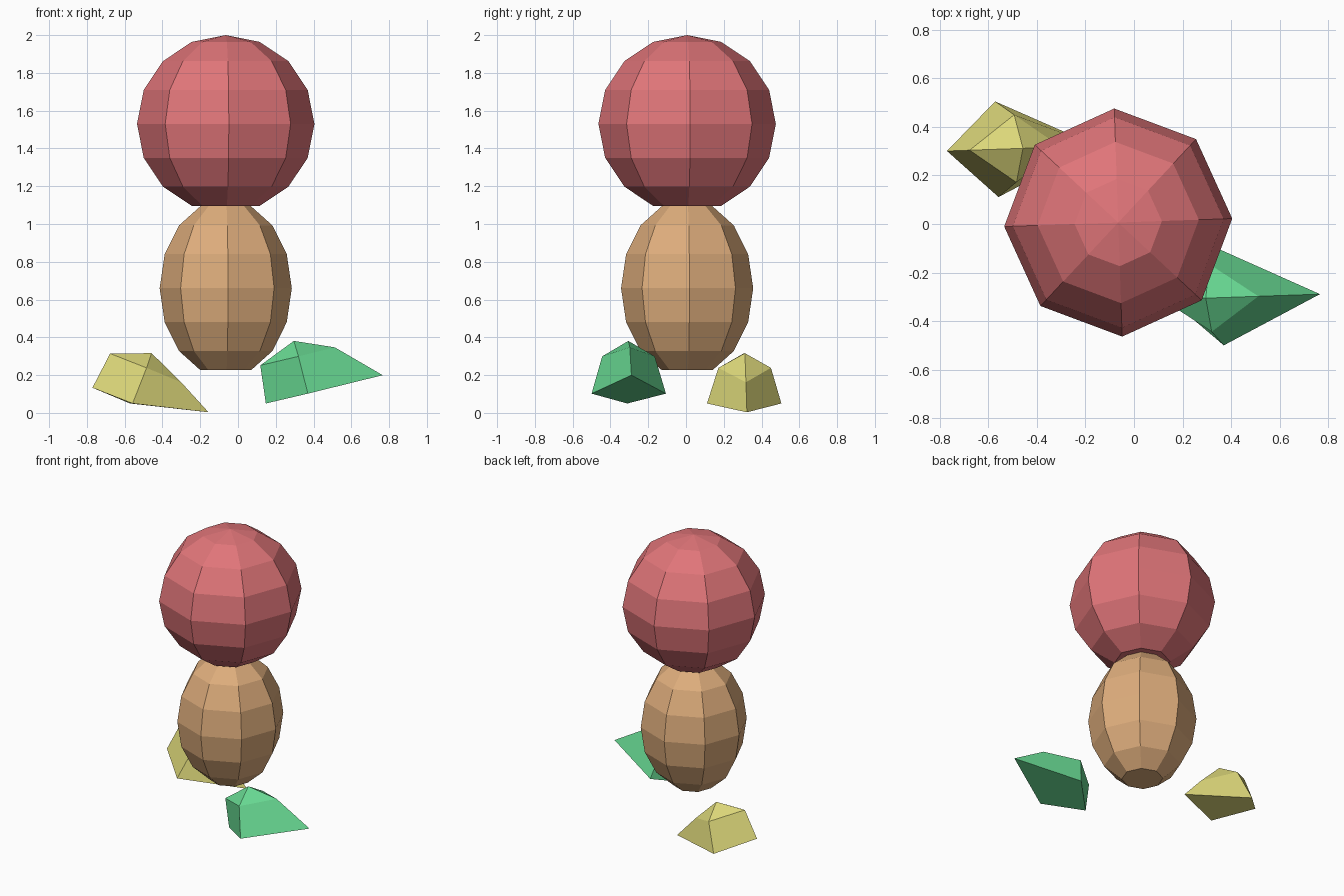
import bpy, bmesh, math
from mathutils import Matrix, Vector

if "Cube" in bpy.data.objects:
    bpy.data.objects.remove(bpy.data.objects["Cube"])

YAW = math.radians(2)


def material(name, rgb):
    lin = [((c / 255 + 0.055) / 1.055) ** 2.4 for c in rgb]
    m = bpy.data.materials.new(name)
    m.diffuse_color = (*lin, 1)
    m.use_nodes = True
    m.node_tree.nodes["Principled BSDF"].inputs["Base Color"].default_value = m.diffuse_color
    return m


def finish(name, bm, mat, matrix):
    bm.transform(matrix)
    bmesh.ops.recalc_face_normals(bm, faces=bm.faces)
    me = bpy.data.meshes.new(name)
    bm.to_mesh(me)
    bm.free()
    me.materials.append(mat)
    ob = bpy.data.objects.new(name, me)
    bpy.context.collection.objects.link(ob)
    return ob


def ball(name, mat, z, radius, height):
    """Eight-sided ball with its bottom pole cut flat."""
    bm = bmesh.new()
    bmesh.ops.create_uvsphere(bm, u_segments=8, v_segments=8, radius=1)
    pole = min(bm.verts, key=lambda v: v.co.z)
    bmesh.ops.dissolve_verts(bm, verts=[pole])
    finish(name, bm, mat, Matrix.Translation((-0.065, 0.006, z))
           @ Matrix.Rotation(YAW, 4, 'Z')
           @ Matrix.Diagonal((radius, radius, height, 1)))


def foot(name, mat, centre, pitch, toe):
    """Four-sided dome with one base corner pulled out to a toe."""
    bm = bmesh.new()
    r, s, w = 0.287, 0.203, 0.197
    base = [bm.verts.new(p) for p in
            ((toe[0], 0, toe[1]), (0, w, 0), (-0.222, 0, 0), (0, -w, 0))]
    mid = [bm.verts.new(p) for p in
           ((s, 0, s), (0, w * 0.707, s), (-s, 0, s), (0, -w * 0.707, s))]
    top = bm.verts.new((0, 0, r))
    bm.faces.new(base)
    for i in range(4):
        j = (i + 1) % 4
        bm.faces.new((base[i], base[j], mid[j], mid[i]))
        bm.faces.new((mid[i], mid[j], top))
    finish(name, bm, mat, Matrix.Translation(centre)
           @ Matrix.Rotation(YAW, 4, 'Z')
           @ Matrix.Rotation(math.radians(pitch), 4, 'Y'))


# head and body
ball("head", material("red", (224, 117, 121)), 1.53, 0.47, 0.47)
ball("body", material("tan", (222, 173, 124)), 0.66, 0.35, 0.47)

# feet: one tipped back, one tipped forward
foot("left_foot", material("green", (103, 215, 145)),
     (0.363, -0.303, 0.102), -13.6, (0.415, 0.0))
foot("right_foot", material("yellow", (221, 216, 122)),
     (-0.565, 0.308, 0.05), 22, (0.397, 0.11))
